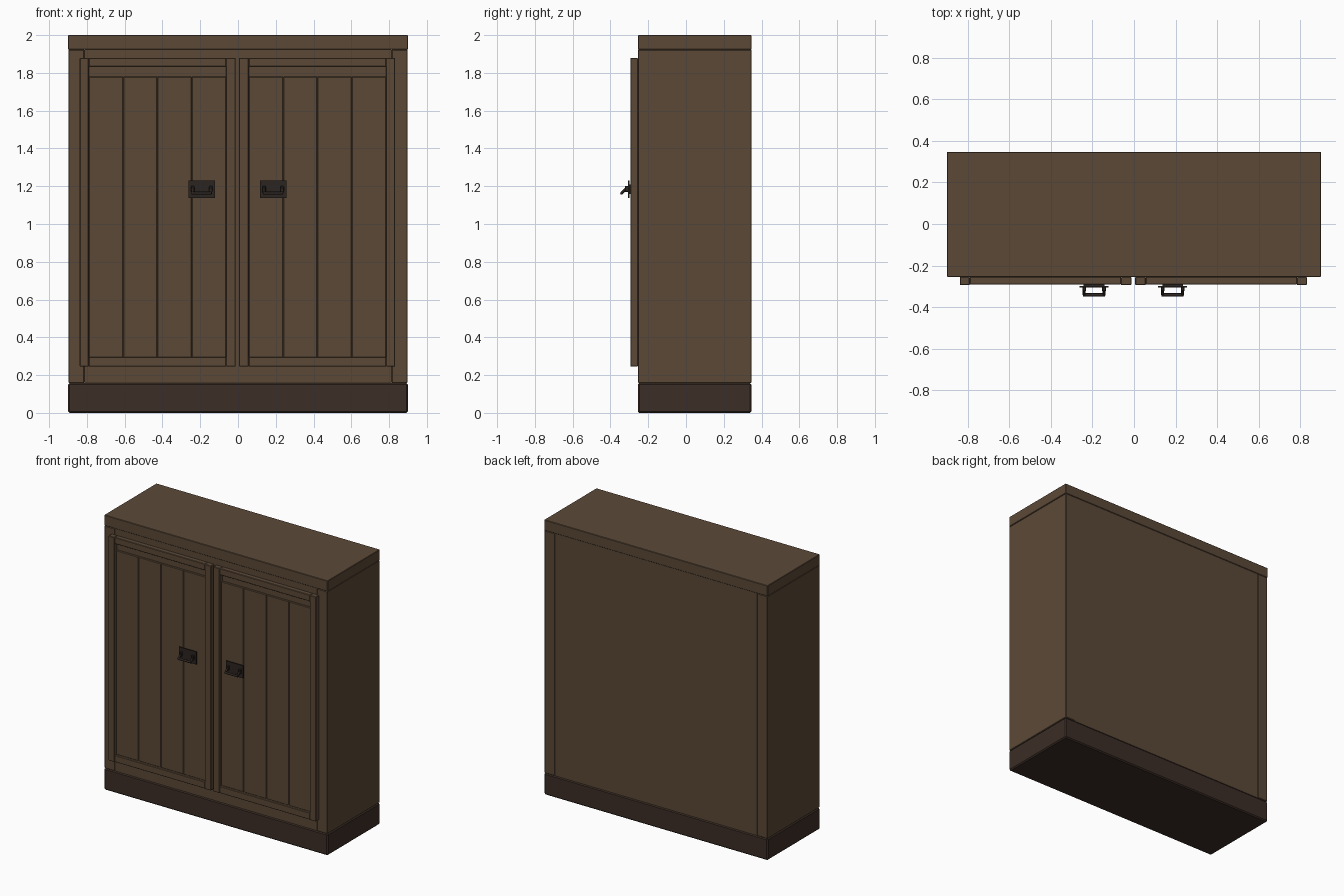
import bpy, math
from mathutils import Vector

if "Cube" in bpy.data.objects:
    bpy.data.objects.remove(bpy.data.objects["Cube"])


def material(name, rgb):
    m = bpy.data.materials.new(name)
    m.diffuse_color = (*rgb, 1)
    m.use_nodes = True
    m.node_tree.nodes["Principled BSDF"].inputs["Base Color"].default_value = m.diffuse_color
    return m


WOOD = material("brown wood", (0.105, 0.066, 0.038))
DARK_WOOD = material("dark brown wood", (0.045, 0.027, 0.019))
IRON = material("dark iron", (0.025, 0.018, 0.015))


def box(name, x, y, z, mat, bevel=0.0):
    """Box from (min, max) ranges, with optional chamfered edges."""
    bpy.ops.mesh.primitive_cube_add(size=1, location=[sum(r) / 2 for r in (x, y, z)])
    o = bpy.context.object
    o.name = name
    o.scale = [abs(r[1] - r[0]) for r in (x, y, z)]
    bpy.ops.object.transform_apply(location=False, rotation=False, scale=True)
    o.data.materials.append(mat)
    if bevel:
        b = o.modifiers.new("edge", 'BEVEL')
        b.width = bevel
        b.segments = 1
    return o


def rod(name, a, b, radius):
    a, b = Vector(a), Vector(b)
    d = b - a
    bpy.ops.mesh.primitive_cylinder_add(vertices=8, radius=radius, depth=d.length,
                                        location=(a + b) / 2,
                                        rotation=d.to_track_quat('Z', 'Y').to_euler())
    o = bpy.context.object
    o.name = name
    o.data.materials.append(IRON)
    bpy.ops.object.shade_smooth_by_angle(angle=math.radians(50))


FRONT, BACK = -0.255, 0.347

# Carcass: plinth, top, sides, front and back panels
box("plinth", (-0.9, 0.9), (FRONT, BACK), (0, 0.158), DARK_WOOD, 0.008)
box("top_board", (-0.9, 0.9), (FRONT, BACK), (1.923, 2.0), WOOD, 0.003)
for side, s in (("left", -1), ("right", 1)):
    box(side + "_side_panel", sorted((s * 0.813, s * 0.898)), (FRONT, BACK),
        (0.158, 1.923), WOOD, 0.004)
box("front_panel", (-0.813, 0.813), (FRONT + 0.004, FRONT + 0.03), (0.158, 1.923), WOOD)
box("back_panel", (-0.813, 0.813), (BACK - 0.03, BACK - 0.004), (0.158, 1.923), WOOD)

# Doors, mirrored about the gap between them
MID = -0.003
Z0, Z1 = 0.245, 1.88
for side, s in (("left", -1), ("right", 1)):
    def span(a, b):
        return sorted((MID + s * a, MID + s * b))

    # Frame
    box(side + "_door_inner_stile", span(0.009, 0.06), (-0.294, FRONT), (Z0, Z1), WOOD, 0.003)
    box(side + "_door_outer_stile", span(0.787, 0.835), (-0.294, FRONT), (Z0, Z1), WOOD, 0.003)
    box(side + "_door_bottom_rail", span(0.06, 0.787), (-0.291, FRONT), (Z0, 0.295), WOOD, 0.003)
    box(side + "_door_top_rail", span(0.06, 0.787), (-0.291, FRONT), (1.833, Z1), WOOD, 0.003)
    box(side + "_door_backing", span(0.06, 0.787), (-0.262, FRONT + 0.004),
        (0.295, 1.833), WOOD)

    # Vertical planks
    w = (0.787 - 0.06) / 4
    for i in range(4):
        box(f"{side}_door_plank_{i + 1}", span(0.06 + i * w, 0.06 + (i + 1) * w),
            (-0.275, -0.26), (0.293, 1.78), WOOD, 0.004)

    # Handle: plate with mounts and a hanging bail
    hx = MID + s * 0.189
    box(side + "_handle_plate", (hx - 0.07, hx + 0.07), (-0.306, -0.299), (1.138, 1.23), IRON)
    box(side + "_handle_mount", (hx - 0.05, hx + 0.05), (-0.300, -0.272), (1.16, 1.21), IRON)
    low_z, low_y = 1.163, -0.341
    for e in (-1, 1):
        x = hx + e * 0.048
        box(side + "_handle_pivot", (x - 0.009, x + 0.009), (-0.324, -0.303),
            (1.17, 1.202), IRON, 0.003)
        rod(side + "_handle_arm", (x, -0.315, 1.19), (x, low_y, low_z), 0.007)
    rod(side + "_handle_grip", (hx - 0.053, low_y, low_z), (hx + 0.053, low_y, low_z), 0.008)
